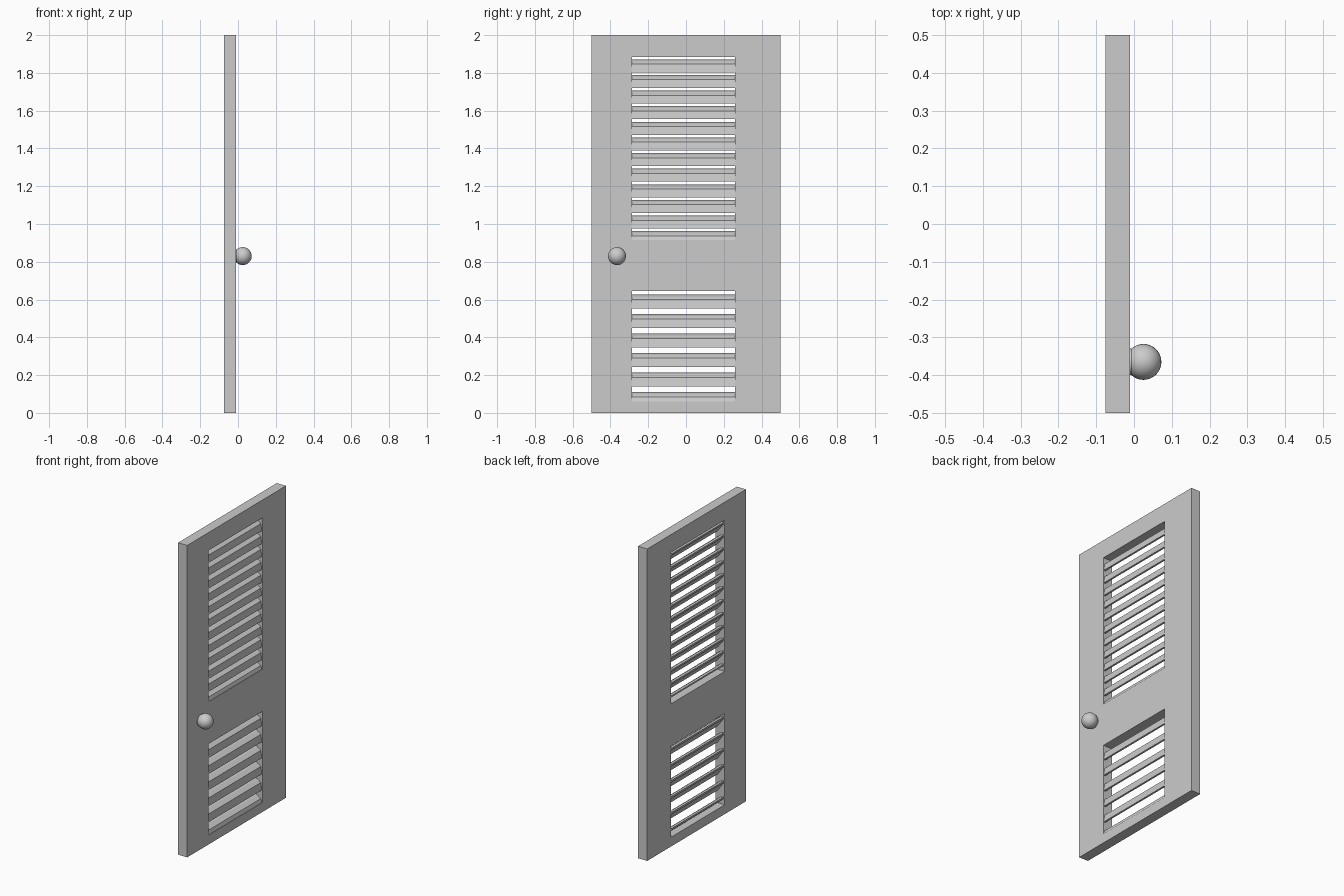
import bpy, bmesh, math

if "Cube" in bpy.data.objects:
    bpy.data.objects.remove(bpy.data.objects["Cube"])

XB, XF = -0.075, -0.01        # back and front planes of the door
Y0, Y1 = -0.285, 0.26         # sides of the louvre openings
LOWER = (0.06, 0.645)
UPPER = (0.915, 1.885)


def make_object(name, bm):
    bmesh.ops.recalc_face_normals(bm, faces=bm.faces[:])
    mesh = bpy.data.meshes.new(name)
    bm.to_mesh(mesh)
    bm.free()
    ob = bpy.data.objects.new(name, mesh)
    bpy.context.collection.objects.link(ob)
    return ob


# Door panel: grid of cells with two left open, pulled to thickness
ys = [-0.5, Y0, Y1, 0.5]
zs = [0, *LOWER, *UPPER, 2]
bm = bmesh.new()
grid = [[bm.verts.new((XB, y, z)) for z in zs] for y in ys]
for i in range(len(ys) - 1):
    for j in range(len(zs) - 1):
        if i == 1 and j in (1, 3):
            continue
        bm.faces.new((grid[i][j], grid[i + 1][j], grid[i + 1][j + 1], grid[i][j + 1]))
ext = bmesh.ops.extrude_face_region(bm, geom=bm.faces[:], use_keep_orig=True)
moved = [g for g in ext["geom"] if isinstance(g, bmesh.types.BMVert)]
bmesh.ops.translate(bm, verts=moved, vec=(XF - XB, 0, 0))
make_object("door_panel", bm)

# Slat profile (x, z below top): slopes down toward the front, with a front lip
PROFILE = [(-0.072, 0), (-0.045, -0.009), (-0.020, -0.027),
           (-0.013, -0.074), (-0.025, -0.074), (-0.072, -0.010)]


def louvre(name, top, pitch, count, height, floor):
    s = height / 0.074
    bm = bmesh.new()
    for k in range(count):
        pts = [(x, max(top - k * pitch + z * s, floor)) for x, z in PROFILE]
        a = [bm.verts.new((x, Y0, z)) for x, z in pts]
        b = [bm.verts.new((x, Y1, z)) for x, z in pts]
        bm.faces.new(a)
        bm.faces.new(b[::-1])
        for i in range(len(a)):
            j = (i + 1) % len(a)
            bm.faces.new((a[i], b[i], b[j], a[j]))
    make_object(name, bm)


louvre("upper_slats", 1.872, 0.0827, 12, 0.069, UPPER[0])
louvre("lower_slats", 0.626, 0.103, 6, 0.074, LOWER[0])

# Knob and its neck
bpy.ops.mesh.primitive_cylinder_add(vertices=32, radius=0.035, depth=0.02,
                                    location=(-0.002, -0.365, 0.83),
                                    rotation=(0, math.pi / 2, 0))
bpy.context.object.name = "knob_neck"
bpy.ops.object.shade_smooth_by_angle()
bpy.ops.mesh.primitive_uv_sphere_add(segments=32, ring_count=16, radius=0.0475,
                                     location=(0.025, -0.365, 0.83))
bpy.context.object.name = "knob"
bpy.ops.object.shade_smooth_by_angle()
